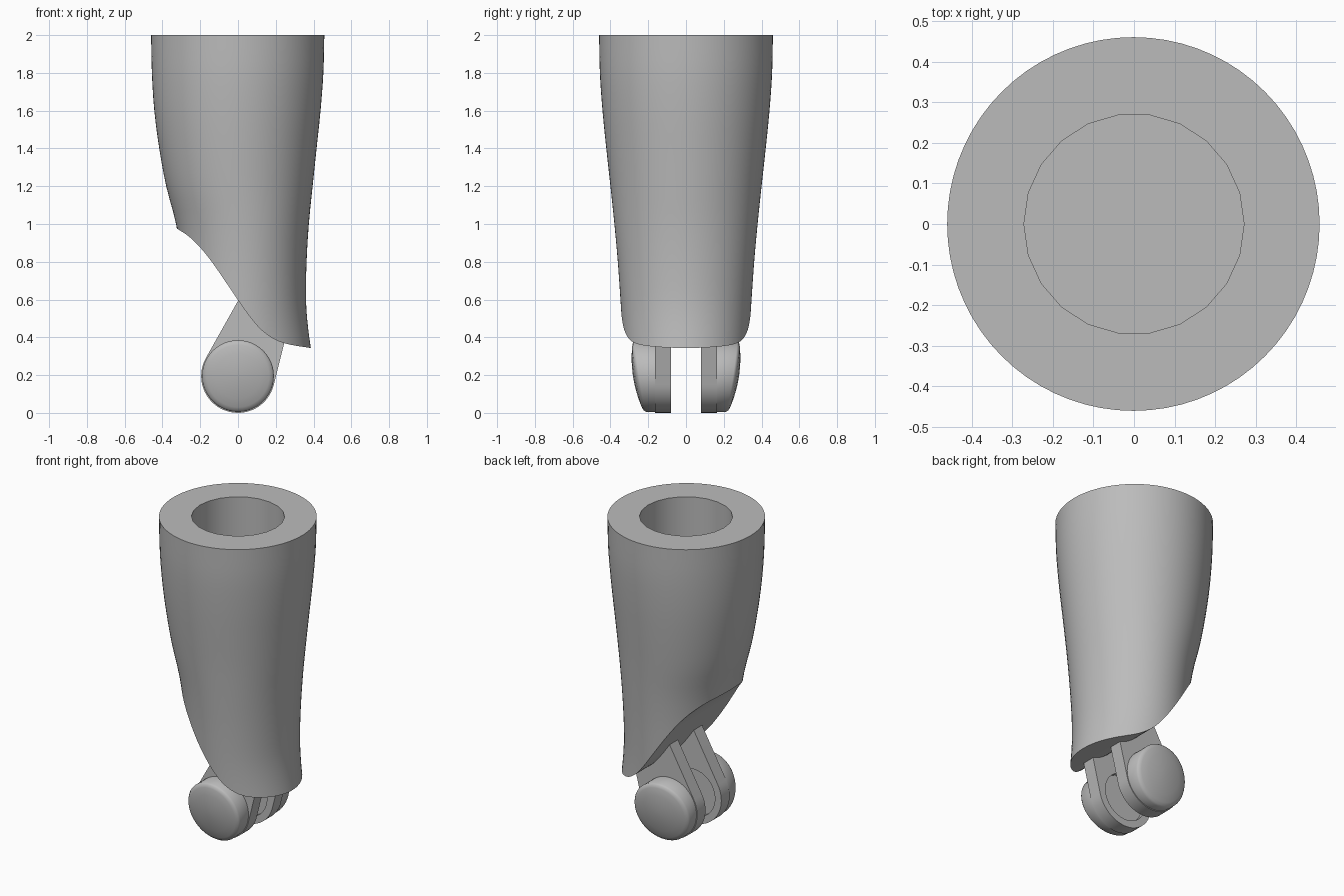
import bpy, bmesh, math
from mathutils import Vector

cube = bpy.data.objects.get("Cube")
if cube:
    bpy.data.objects.remove(cube, do_unlink=True)

grey = bpy.data.materials.new("plain_grey")
grey.use_nodes = True
grey.diffuse_color = (0.5, 0.5, 0.5, 1)
grey.node_tree.nodes["Principled BSDF"].inputs["Base Color"].default_value = (0.5, 0.5, 0.5, 1)


def loft(name, rings):
    """Closed skin through rings of equal point count."""
    bm = bmesh.new()
    loops = [[bm.verts.new(p) for p in ring] for ring in rings]
    n = len(loops[0])
    for a, b in zip(loops, loops[1:]):
        for i in range(n):
            j = (i + 1) % n
            bm.faces.new((a[i], a[j], b[j], b[i]))
    bm.faces.new(loops[0])
    bm.faces.new(loops[-1])
    bmesh.ops.recalc_face_normals(bm, faces=bm.faces)
    mesh = bpy.data.meshes.new(name)
    bm.to_mesh(mesh)
    bm.free()
    mesh.materials.append(grey)
    ob = bpy.data.objects.new(name, mesh)
    bpy.context.collection.objects.link(ob)
    return ob


def prism(name, outline, y0, y1):
    """Extrude an (x, z) outline along y."""
    return loft(name, [[(x, y, z) for x, z in outline] for y in (y0, y1)])


def circle(r, n, cx=0.0, cz=0.0):
    return [(cx + r * math.cos(math.tau * i / n), cz + r * math.sin(math.tau * i / n))
            for i in range(n)]


def activate(ob):
    bpy.ops.object.select_all(action="DESELECT")
    ob.select_set(True)
    bpy.context.view_layer.objects.active = ob


def cut(ob, cutter):
    cutter.hide_render = True
    mod = ob.modifiers.new("cut", "BOOLEAN")
    mod.operation = "DIFFERENCE"
    mod.solver = "EXACT"
    mod.object = cutter
    activate(ob)
    bpy.ops.object.modifier_apply(modifier=mod.name)
    bpy.data.objects.remove(cutter, do_unlink=True)


def smooth(ob, angle=30):
    activate(ob)
    bpy.ops.object.shade_smooth_by_angle(angle=math.radians(angle))


def spline(points, steps):
    """Catmull-Rom curve through the points."""
    pts = [Vector(p) for p in points]
    pts = [2 * pts[0] - pts[1]] + pts + [2 * pts[-1] - pts[-2]]
    out = []
    for a, b, c, d in zip(pts, pts[1:], pts[2:], pts[3:]):
        for s in range(steps):
            t = s / steps
            out.append(b + (c - a) * t / 2 + (2 * a - 5 * b + 4 * c - d) * t * t / 2
                       + (3 * b - a - 3 * c + d) * t ** 3 / 2)
    return out + [pts[-2]]


# Main sleeve: height, right edge, left edge, half depth
stations = [(2, -.46, .457, .46), (1.8, -.456, .452, .456), (1.6, -.443, .437, .442),
            (1.4, -.417, .416, .422), (1.2, -.38, .395, .4), (1, -.328, .375, .379),
            (.8, -.3, .363, .361), (.6, -.29, .36, .347), (.45, -.29, .371, .338),
            (.3, -.29, .392, .33)]
rings = [[((a + b) / 2 + (b - a) / 2 * c, d * s, z)
          for c, s in circle(1, 72)] for z, a, b, d in spline(stations, 3)]
sleeve = loft("sleeve", rings)

# Sweeping underside, cut straight through from front to back
edge = spline([(-.33, .98), (-.25, .925), (-.15, .815), (0, .597), (.07, .5),
               (.14, .425), (.24, .37), (.42, .338)], 4)
outline = [(-.7, .98)] + [tuple(p) for p in edge] + [(.7, .33), (.7, -.2), (-.7, -.2)]
cut(sleeve, prism("underside_cutter", outline, -.7, .7))

# Socket bored into the top
cut(sleeve, loft("socket_cutter",
                 [[(x, y, z) for x, y in circle(.271, 22)] for z in (1.2, 2.2)]))
smooth(sleeve, 35)

# Hinge: a fork prong and a domed cap on each side
HZ, R = .195, .195
arc = [(R * math.cos(a), HZ + R * math.sin(a))
       for a in (math.radians(151 + i * (196 / 32)) for i in range(33))]
prong_outline = arc + [(.262, .44), (.06, .7)]


def cap_depth(x, z, r):
    slope = .15 * (z - HZ) + .05 * x
    return .25 + slope + .03 * (1 - (r / R) ** 2)


for side, word in ((1, "back"), (-1, "front")):
    prong = prism(word + "_prong", prong_outline, side * .08, side * .165)
    cut(prong, prism("recess_cutter", circle(.15, 32, 0, HZ), side * .05, side * .11))
    smooth(prong)

    # Cap: short drum, softened rim, tilted dome
    levels = [[(x, side * .16, z) for x, z in circle(.19, 48, 0, HZ)]]
    for r, drop in ((.19, .012), (.182, .003), (.165, 0), (.12, 0), (.07, 0), (.02, 0)):
        levels.append([(x, side * (cap_depth(x, z, r) - drop), z)
                       for x, z in circle(r, 48, 0, HZ)])
    smooth(loft(word + "_cap", levels), 50)
